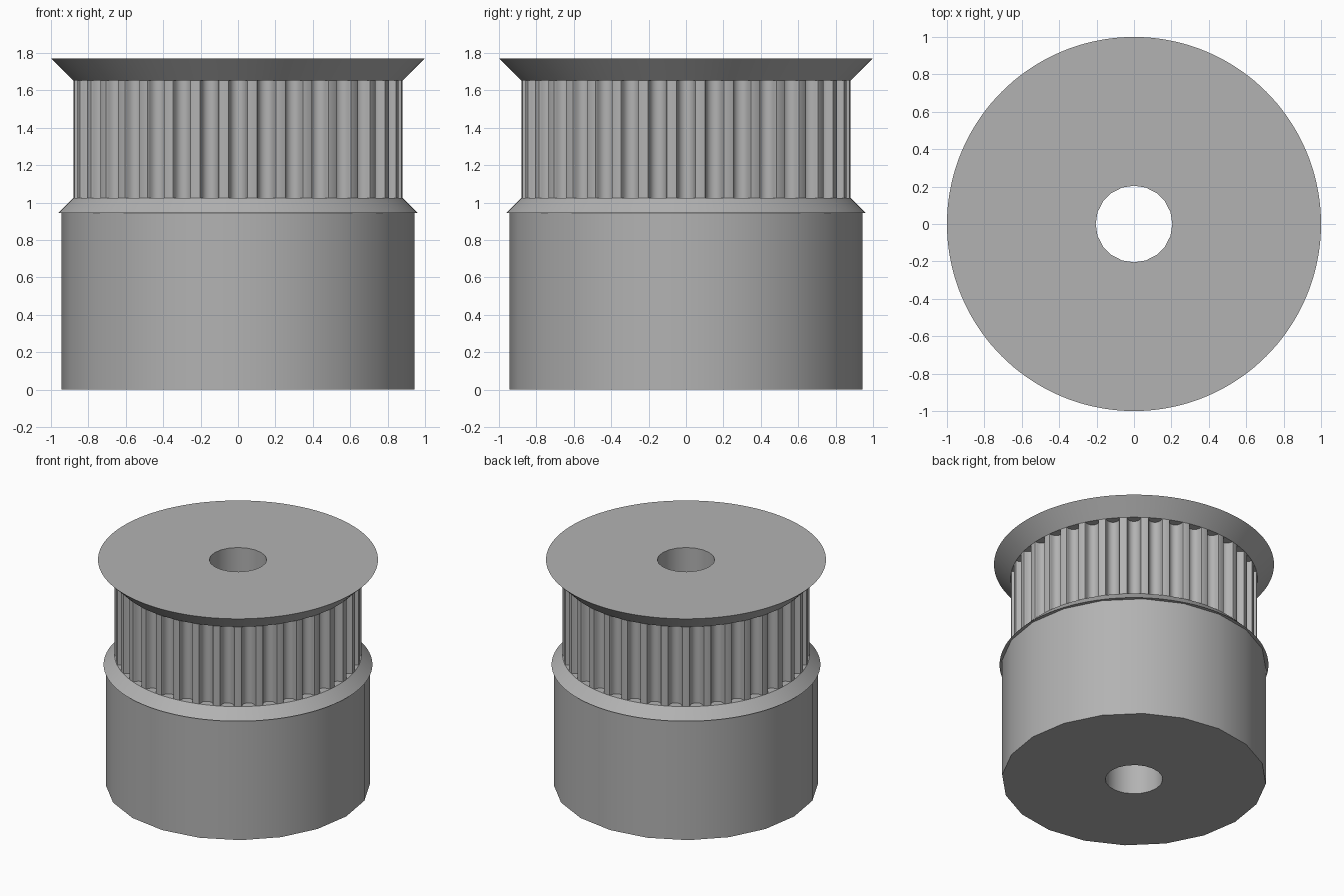
import bpy, bmesh
from math import sin, cos, asin, pi, tau, radians
from mathutils import Matrix, Vector

cube = bpy.data.objects.get("Cube")
if cube:
    bpy.data.objects.remove(cube)

# Sizes
MM = 1 / 12.705            # drawing millimetres to units
TEETH = 36
TOOTH_R = 0.882
BORE_R = 0.205
Z_BASE, Z_TOOTH, Z_RIM, Z_TOP = 0.945, 1.024, 1.653, 1.771

metal = bpy.data.materials.new("plain grey")
metal.use_nodes = True
GREY = (0.448, 0.448, 0.448, 1)
metal.diffuse_color = GREY
metal.node_tree.nodes["Principled BSDF"].inputs["Base Color"].default_value = GREY


def circle(radius, sides):
    return [(radius * cos(tau * i / sides), radius * sin(tau * i / sides)) for i in range(sides)]


def toothed_outline():
    # Half of one round belt groove: sideways offset and depth in millimetres
    half = [(0.648, 0.037), (0.598, 0.131), (0.579, 0.238), (0.547, 0.343),
            (0.505, 0.444), (0.452, 0.54), (0.358, 0.637), (0.248, 0.707), (0.127, 0.75)]
    groove = [(-x, d) for x, d in half] + [(0, 0.765)] + [(x, d) for x, d in reversed(half)]
    edge = asin(0.747 * MM / TOOTH_R)
    step = tau / TEETH
    one = [Vector((TOOTH_R * cos(a), TOOTH_R * sin(a))) for a in (-step / 2, -edge)]
    one += [Vector((TOOTH_R - d * MM, x * MM)) for x, d in groove]
    one.append(Vector((TOOTH_R * cos(edge), TOOTH_R * sin(edge))))
    return [Matrix.Rotation(i * step, 2) @ p for i in range(TEETH) for p in one]


def bored_solid(name, lower, upper, z0, z1):
    """Solid between two matching outlines, with the shaft hole through it."""
    bm = bmesh.new()
    bore = circle(BORE_R, 20)
    rims = {z0: [], z1: []}
    for low, high in ((lower, upper), (bore, bore)):
        a = [bm.verts.new((p[0], p[1], z0)) for p in low]
        b = [bm.verts.new((p[0], p[1], z1)) for p in high]
        for i in range(len(a)):
            j = (i + 1) % len(a)
            bm.faces.new((a[i], a[j], b[j], b[i]))
            rims[z0].append(bm.edges.get((a[i], a[j])))
            rims[z1].append(bm.edges.get((b[i], b[j])))
    for rim in rims.values():
        bmesh.ops.triangle_fill(bm, edges=rim, use_beauty=True)
    bmesh.ops.recalc_face_normals(bm, faces=bm.faces)
    mesh = bpy.data.meshes.new(name)
    bm.to_mesh(mesh)
    bm.free()
    mesh.materials.append(metal)
    obj = bpy.data.objects.new(name, mesh)
    bpy.context.collection.objects.link(obj)
    bpy.ops.object.select_all(action="DESELECT")
    obj.select_set(True)
    bpy.context.view_layer.objects.active = obj
    bpy.ops.object.shade_smooth_by_angle(angle=radians(30))


# Hub, lower flange, toothed ring and upper flange
hub = circle(0.944, 20)
teeth = toothed_outline()
flange_root = circle(TOOTH_R, TEETH * 4)
bored_solid("hub", hub, hub, 0, Z_BASE)
bored_solid("lower_flange", circle(0.96, TEETH * 4), flange_root, Z_BASE, Z_TOOTH)
bored_solid("toothed_ring", teeth, teeth, Z_TOOTH, Z_RIM)
bored_solid("upper_flange", flange_root, circle(1.0, TEETH * 4), Z_RIM, Z_TOP)
